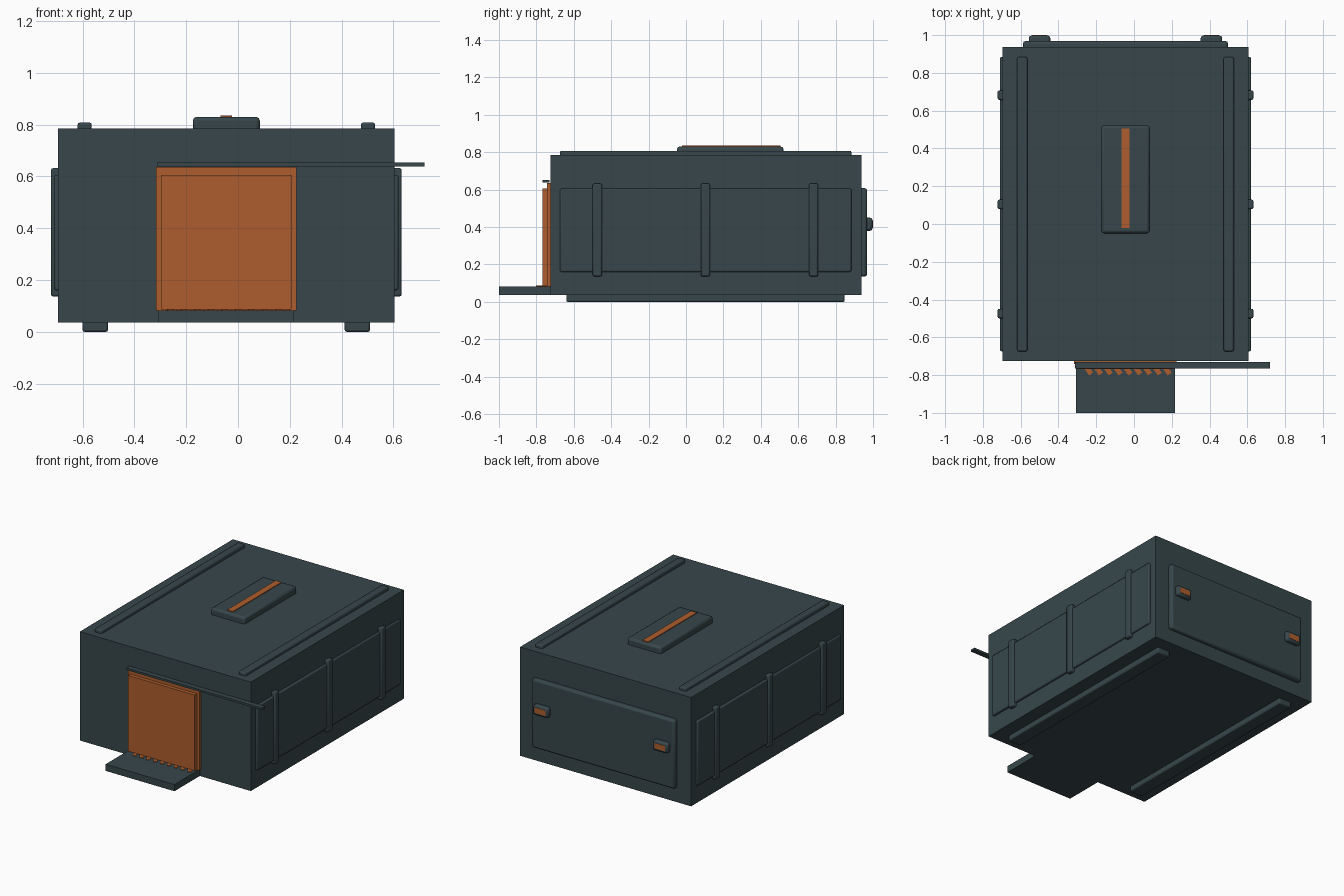
import bpy, math

if "Cube" in bpy.data.objects:
    bpy.data.objects.remove(bpy.data.objects["Cube"])


def material(name, rgb):
    m = bpy.data.materials.new(name)
    m.diffuse_color = (*rgb, 1)
    m.use_nodes = True
    m.node_tree.nodes["Principled BSDF"].inputs["Base Color"].default_value = m.diffuse_color
    return m


SLATE = material("dark_slate", (0.038, 0.062, 0.071))
ORANGE = material("burnt_orange", (0.42, 0.111, 0.026))
CX = -0.045  # centre line of the body


def box(name, x, y, z, mat=SLATE, bevel=0.0, turn=0.0):
    """Box from (min, max) ranges, with an optional rounded edge and turn about z."""
    bpy.ops.mesh.primitive_cube_add(size=1)
    o = bpy.context.object
    o.name = name
    o.scale = (x[1] - x[0], y[1] - y[0], z[1] - z[0])
    bpy.ops.object.transform_apply(location=False, rotation=False, scale=True)
    o.location = (sum(x) / 2, sum(y) / 2, sum(z) / 2)
    o.rotation_euler.z = turn
    o.data.materials.append(mat)
    if bevel:
        b = o.modifiers.new("edge", 'BEVEL')
        b.width = bevel
        b.segments = 2
    return o


# Main body
box("body", (-0.695, 0.605), (-0.725, 0.937), (0.037, 0.785))

# Paired parts on the left and right
for side, s in (("left", -1), ("right", 1)):
    def span(a, b):
        return tuple(sorted((CX + s * a, CX + s * b)))

    box(side + "_skid", span(0.457, 0.555), (-0.64, 0.848), (0.0, 0.05), bevel=0.008)
    box(side + "_roof_rail", span(0.52, 0.574), (-0.674, 0.884), (0.77, 0.808), bevel=0.008)
    box(side + "_side_panel", span(0.63, 0.665), (-0.674, 0.884), (0.16, 0.605), bevel=0.008)
    for i, y in enumerate((-0.474, 0.104, 0.682)):
        box(f"{side}_rib_{i + 1}", span(0.63, 0.677), (y - 0.025, y + 0.025),
            (0.137, 0.632), bevel=0.008)
    # Rear lamps
    box(side + "_lamp_housing", span(0.398, 0.512), (0.95, 0.998), (0.38, 0.45), bevel=0.014)
    box(side + "_lamp_lens", span(0.415, 0.495), (0.993, 1.0), (0.396, 0.434), ORANGE)

# Rear panel
box("rear_panel", (-0.588, 0.498), (0.92, 0.969), (0.135, 0.608), bevel=0.014)

# Roof unit with light strip
box("roof_unit", (-0.174, 0.084), (-0.049, 0.522), (0.765, 0.83), bevel=0.014)
box("roof_strip", (-0.067, -0.023), (-0.022, 0.506), (0.826, 0.835), ORANGE)

# Sliding door, frame and overhead track
box("door_frame", (-0.317, 0.226), (-0.742, -0.72), (0.083, 0.636), ORANGE)
box("door", (-0.298, 0.207), (-0.767, -0.735), (0.086, 0.606), ORANGE)
box("door_track", (-0.313, 0.719), (-0.766, -0.731), (0.639, 0.653))

# Entry ramp with threshold stripes
box("ramp", (-0.306, 0.217), (-1.0, -0.72), (0.037, 0.083))
for i in range(9):
    x = -0.245 + 0.052 * i
    box(f"threshold_stripe_{i + 1}", (x - 0.013, x + 0.013), (-0.8, -0.738),
        (0.082, 0.087), ORANGE, turn=math.radians(35))

# Crisp faces with softened bevels
bpy.ops.object.select_all(action='SELECT')
bpy.ops.object.shade_smooth_by_angle(angle=math.radians(30))
